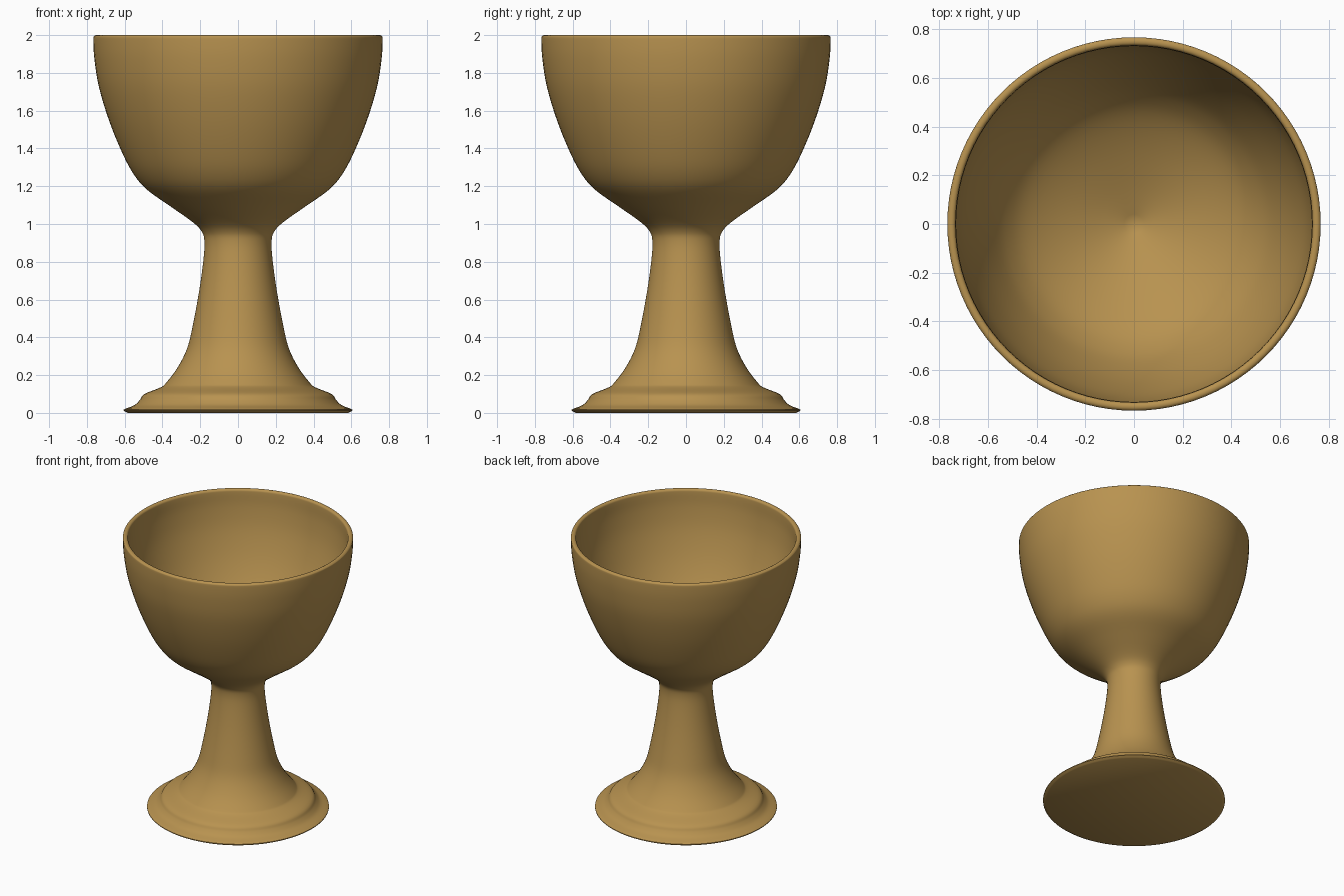
import bpy, bmesh, math
from mathutils import Vector

if "Cube" in bpy.data.objects:
    bpy.data.objects.remove(bpy.data.objects["Cube"])

SIDES = 96


def smooth_path(points, steps=4):
    """Catmull-Rom curve through (radius, height) points."""
    p = [Vector(q) for q in points]
    p = [p[0] * 2 - p[1]] + p + [p[-1] * 2 - p[-2]]
    out = []
    for a, b, c, d in zip(p, p[1:], p[2:], p[3:]):
        for i in range(steps):
            t = i / steps
            out.append(0.5 * (2 * b + (c - a) * t + (2 * a - 5 * b + 4 * c - d) * t ** 2
                              + (3 * b - a - 3 * c + d) * t ** 3))
    return out + [p[-2]]


def lathe(name, profile, material):
    bm = bmesh.new()
    verts = [bm.verts.new((max(v[0], 0), 0, v[1])) for v in profile]
    edges = [bm.edges.new(pair) for pair in zip(verts, verts[1:])]
    bmesh.ops.spin(bm, geom=verts + edges, cent=(0, 0, 0), axis=(0, 0, 1),
                   angle=math.tau, steps=SIDES, use_merge=True)
    bmesh.ops.remove_doubles(bm, verts=bm.verts, dist=1e-5)
    bmesh.ops.recalc_face_normals(bm, faces=bm.faces)
    mesh = bpy.data.meshes.new(name)
    bm.to_mesh(mesh)
    bm.free()
    obj = bpy.data.objects.new(name, mesh)
    bpy.context.collection.objects.link(obj)
    mesh.materials.append(material)
    bpy.context.view_layer.objects.active = obj
    obj.select_set(True)
    bpy.ops.object.shade_smooth_by_angle(angle=math.radians(50))
    return obj


wood = bpy.data.materials.new("golden_brown")
wood.diffuse_color = (0.48, 0.29, 0.08, 1)
wood.use_nodes = True
wood.node_tree.nodes["Principled BSDF"].inputs["Base Color"].default_value = wood.diffuse_color

# Stepped foot
foot = [(0.585, 0.0), (0.605, 0.017), (0.55, 0.04), (0.52, 0.068),
        (0.495, 0.1), (0.41, 0.135), (0.38, 0.16)]
# Flared stem
stem = [(0.32, 0.24), (0.27, 0.34), (0.24, 0.46), (0.205, 0.65),
        (0.182, 0.82), (0.178, 0.91), (0.192, 0.96)]
# Outside of the bowl
bowl = [(0.24, 1.01), (0.36, 1.095), (0.48, 1.18), (0.55, 1.26),
        (0.61, 1.37), (0.68, 1.54), (0.735, 1.72), (0.76, 1.87)]
# Rounded rim
rim = [(0.766, 1.975), (0.762, 1.995), (0.748, 2.0), (0.735, 1.993), (0.731, 1.97)]
# Hollow inside of the bowl
inside = [(0.725, 1.87), (0.70, 1.72), (0.645, 1.54), (0.575, 1.38),
          (0.515, 1.285), (0.44, 1.21), (0.32, 1.135), (0.16, 1.06), (0, 1.0)]

lathe("goblet", [(0, 0)] + smooth_path(foot + stem + bowl + rim + inside), wood)
